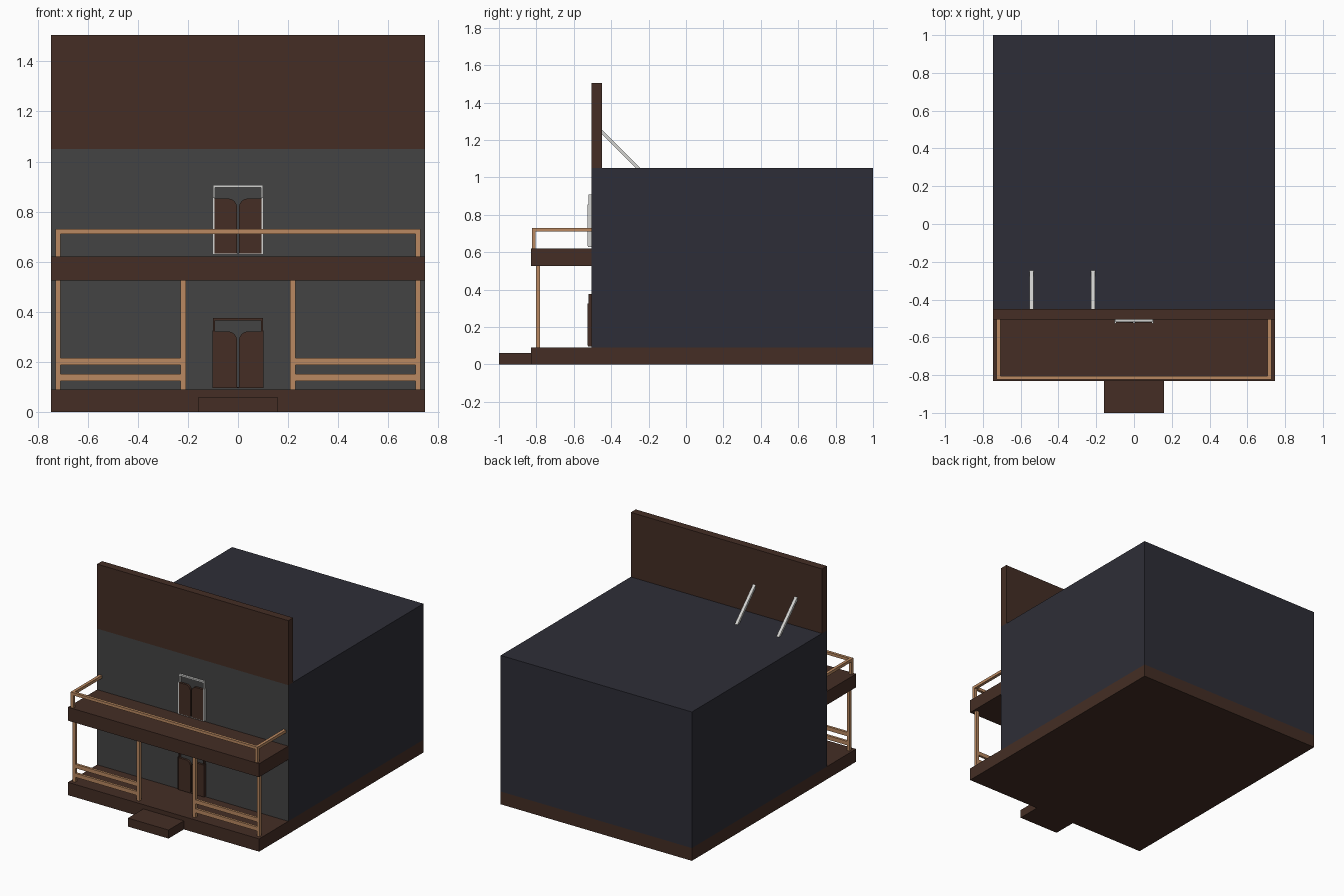
import bpy, bmesh, math
from mathutils import Vector

if "Cube" in bpy.data.objects:
    bpy.data.objects.remove(bpy.data.objects["Cube"])


def mat(name, r, g, b):
    m = bpy.data.materials.new(name)
    m.diffuse_color = (r, g, b, 1)
    m.use_nodes = True
    m.node_tree.nodes["Principled BSDF"].inputs["Base Color"].default_value = m.diffuse_color
    return m


BROWN = mat("dark brown wood", 0.058, 0.027, 0.018)
SLATE = mat("dark slate wall", 0.027, 0.027, 0.038)
GREY = mat("front wall grey", 0.056, 0.056, 0.056)
WOOD = mat("light wood", 0.49, 0.25, 0.12)
WHITE = mat("off white", 0.65, 0.65, 0.63)


def finish(name, bm, *mats):
    bmesh.ops.recalc_face_normals(bm, faces=bm.faces)
    me = bpy.data.meshes.new(name)
    bm.to_mesh(me)
    bm.free()
    for m in mats:
        me.materials.append(m)
    ob = bpy.data.objects.new(name, me)
    bpy.context.collection.objects.link(ob)
    return ob


def box(name, x, y, z, *mats):
    """Box from (min, max) ranges."""
    bm = bmesh.new()
    bmesh.ops.create_cube(bm, size=1)
    for v in bm.verts:
        v.co = Vector([r[0] if c < 0 else r[1] for c, r in zip(v.co, (x, y, z))])
    return finish(name, bm, *mats)


def span(s, a, b):
    """Mirror an x range to side s."""
    return tuple(sorted((s * a, s * b)))


def prism(name, pts, place, depth, m):
    """Extrude a 2D outline; place(u, v, d) gives the 3D point."""
    bm = bmesh.new()
    rings = [[bm.verts.new(place(u, v, d)) for u, v in pts] for d in depth]
    n = len(pts)
    for r in rings:
        bm.faces.new(r)
    for i in range(n):
        j = (i + 1) % n
        bm.faces.new((rings[0][i], rings[0][j], rings[1][j], rings[1][i]))
    return finish(name, bm, m)


W = 0.746
WALL_Y = -0.505

# Base deck, front step, balcony and false front
box("base_deck", (-W, W), (-0.83, 1), (0, 0.09), BROWN)
box("front_step", (-0.158, 0.158), (-1, -0.83), (0, 0.06), BROWN)
box("balcony_floor", (-W, W), (-0.83, WALL_Y), (0.525, 0.62), BROWN)
box("false_front", (-W, W), (WALL_Y, -0.45), (1.05, 1.505), BROWN)

# Main building: the front face has its own colour
body = box("building_body", (-W, W), (WALL_Y, 1), (0.09, 1.05), SLATE, GREY)
for p in body.data.polygons:
    if p.normal.y < -0.5:
        p.material_index = 1

for s, side in ((-1, "left"), (1, "right")):
    # Porch posts and lower rails
    for k, x in (("inner", 0.208), ("outer", 0.708)):
        box(f"{side}_{k}_porch_post", span(s, x, x + 0.021), (-0.802, -0.781), (0.09, 0.525), WOOD)
    for k, z in (("lower", 0.124), ("upper", 0.188)):
        box(f"{side}_{k}_porch_rail", span(s, 0.228, 0.709), (-0.80, -0.783), (z, z + 0.028), WOOD)
    # Balcony corner post and side handrail
    box(f"{side}_balcony_post", span(s, 0.708, 0.729), (-0.824, -0.804), (0.62, 0.71), WOOD)
    box(f"{side}_balcony_side_rail", span(s, 0.708, 0.729), (-0.804, WALL_Y), (0.71, 0.73), WOOD)
box("balcony_front_rail", (-0.729, 0.729), (-0.824, -0.804), (0.71, 0.73), WOOD)


def doorway(name, z0, z_top, z_frame, outer, frame_mat):
    """Two swing doors with rounded inner corners, in a thin frame."""
    r = 0.036
    for s, side in ((-1, "left"), (1, "right")):
        arc = [(0.004 + r - r * math.sin(t), z_top - r + r * math.cos(t))
               for t in [i * math.pi / 16 for i in range(9)]]
        pts = [(0.004, z0), (outer, z0), (outer, z_top)] + arc
        prism(f"{name}_{side}_door", pts, lambda u, v, d, s=s: (s * u, d, v), (-0.525, -0.51), BROWN)
        box(f"{name}_{side}_jamb", span(s, 0.091, 0.099), (-0.52, WALL_Y), (z0, z_frame), frame_mat)
        box(f"{name}_{side}_hinge_strip", span(s, outer, 0.102), (-0.526, WALL_Y), (z0, z_top + 0.004), frame_mat)
    box(f"{name}_lintel", (-0.099, 0.099), (-0.52, WALL_Y), (z_frame - 0.011, z_frame), frame_mat)
    box(f"{name}_sill", (-0.102, 0.102), (-0.524, WALL_Y), (z0 - 0.005, z0), frame_mat)


doorway("lower", 0.1, 0.321, 0.376, 0.098, BROWN)
doorway("upper", 0.633, 0.852, 0.907, 0.094, WHITE)

# Diagonal braces behind the false front
for i, x in enumerate((-0.543, -0.218)):
    pts = [(-0.45, 1.254), (-0.45, 1.23), (-0.27, 1.05), (-0.246, 1.05)]
    prism(f"roof_brace_{i + 1}", pts, lambda u, v, d: (d, u, v), (x - 0.0105, x + 0.0105), WHITE)
